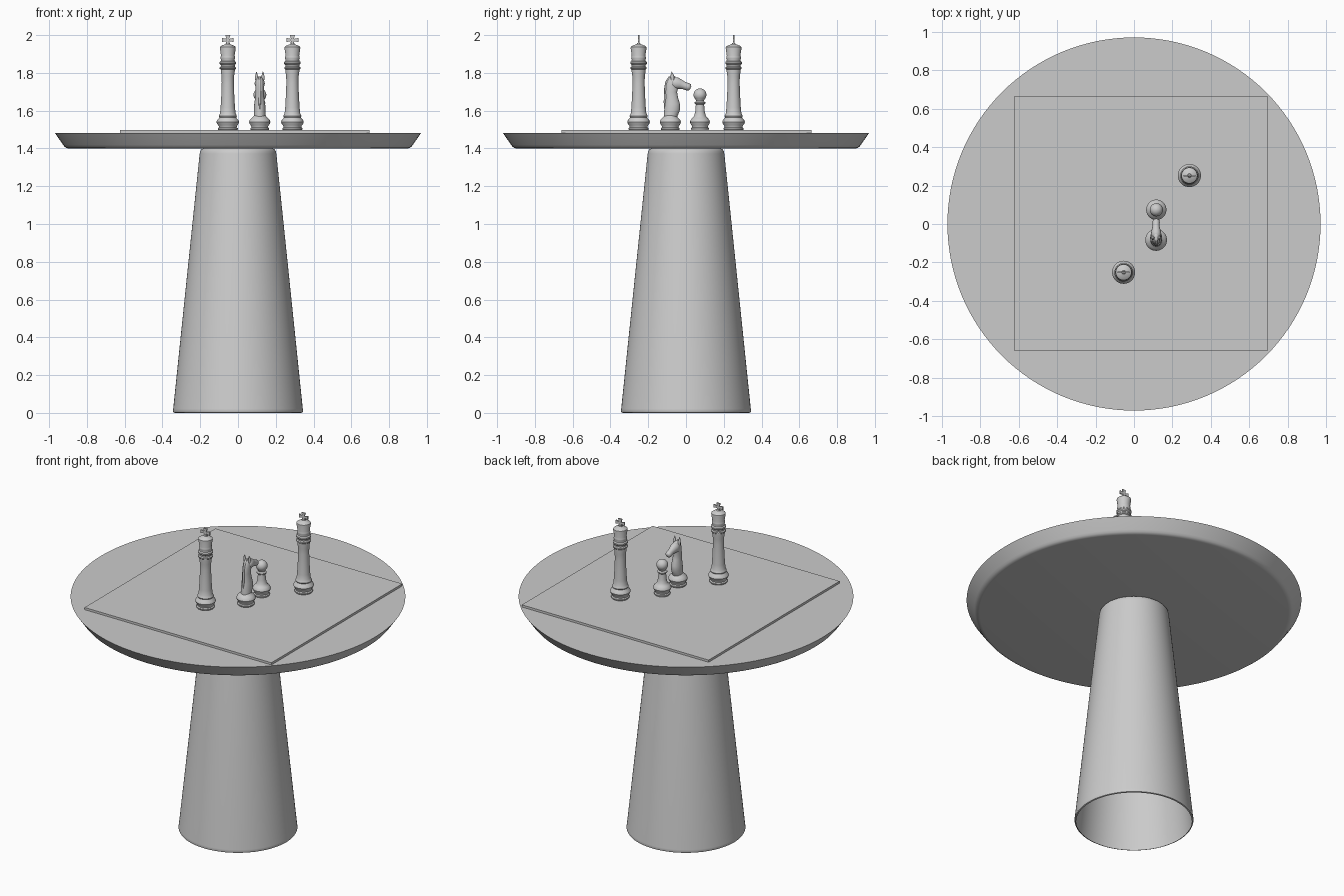
import bpy, bmesh
from math import sin, cos, pi, radians
from mathutils import Vector

BOARD_TOP = 1.497


def finish(name, bm, loc=(0, 0, 0), angle=35):
    bmesh.ops.remove_doubles(bm, verts=bm.verts, dist=1e-5)
    bmesh.ops.recalc_face_normals(bm, faces=bm.faces)
    mesh = bpy.data.meshes.new(name)
    bm.to_mesh(mesh)
    bm.free()
    ob = bpy.data.objects.new(name, mesh)
    bpy.context.collection.objects.link(ob)
    ob.location = loc
    bpy.ops.object.select_all(action='DESELECT')
    ob.select_set(True)
    bpy.context.view_layer.objects.active = ob
    bpy.ops.object.shade_smooth_by_angle(angle=radians(angle))
    return ob


def skin(bm, rings, caps=False):
    loops = [[bm.verts.new(p) for p in r] for r in rings]
    n = len(loops[0])
    for a, b in zip(loops, loops[1:]):
        for i in range(n):
            j = (i + 1) % n
            bm.faces.new((a[i], a[j], b[j], b[i]))
    if caps:
        bm.faces.new(loops[0])
        bm.faces.new(loops[-1])


def lathe(bm, profile, n=40, caps=True):
    skin(bm, [[(r * cos(2 * pi * i / n), r * sin(2 * pi * i / n), z)
               for i in range(n)] for r, z in profile], caps)


def loft(bm, sections, n=20):
    # elliptical sections in the yz plane: y, z, tilt, half depth, half width
    rings = []
    for y, z, tilt, d, w in sections:
        t = radians(tilt)
        rings.append([(w * sin(2 * pi * i / n),
                       y + d * cos(2 * pi * i / n) * cos(t),
                       z + d * cos(2 * pi * i / n) * sin(t)) for i in range(n)])
    skin(bm, rings, True)


def turned(name, profile, loc):
    bm = bmesh.new()
    lathe(bm, profile)
    return finish(name, bm, loc)


# Pedestal: tapered shell, open underneath
bm = bmesh.new()
lathe(bm, [(0.335, 0), (0.342, 0.003), (0.345, 0.010), (0.343, 0.022),
           (0.203, 1.372), (0.200, 1.386), (0.194, 1.395), (0.183, 1.4)], 96, False)
finish("pedestal", bm)

# Round table top with undercut edge
bm = bmesh.new()
lathe(bm, [(0.895, 1.40), (0.908, 1.402), (0.918, 1.409), (0.926, 1.419),
           (0.970, 1.483)], 128)
finish("table_top", bm)

# Square playing board
bm = bmesh.new()
bmesh.ops.create_cube(bm, size=1)
bmesh.ops.scale(bm, vec=(1.322, 1.322, 0.014), verts=bm.verts)
finish("board", bm, (0.036, 0.003, 1.490))

# Turned foot shared by all pieces (scaled per piece)
FOOT = [(0.050, 0), (0.053, 0.004), (0.053, 0.010), (0.047, 0.015), (0.048, 0.022),
        (0.056, 0.032), (0.060, 0.043), (0.056, 0.054), (0.047, 0.063)]


def foot(s):
    return [(r * s, z) for r, z in FOOT]


# Tall pieces: body with collars and crown, plus flared cross
TALL = foot(1) + [
    (0.045, 0.068), (0.048, 0.074), (0.045, 0.081), (0.041, 0.090), (0.038, 0.12),
    (0.034, 0.19), (0.032, 0.25), (0.033, 0.285), (0.037, 0.312), (0.037, 0.320),
    (0.043, 0.325), (0.043, 0.332), (0.037, 0.337), (0.037, 0.345), (0.044, 0.352),
    (0.044, 0.360), (0.037, 0.366), (0.036, 0.374), (0.039, 0.380), (0.038, 0.388),
    (0.036, 0.395), (0.042, 0.434), (0.041, 0.441), (0.033, 0.447), (0.020, 0.452),
    (0.010, 0.456), (0.007, 0.462)]
ARM = [(0.006, 0.006), (0.011, 0.026), (-0.011, 0.026), (-0.006, 0.006)]

for side, x, y in (("front", -0.054, -0.251), ("back", 0.288, 0.252)):
    turned(side + "_tall_piece", TALL, (x, y, BOARD_TOP))
    bm = bmesh.new()
    outline = []
    for k in range(4):
        c, s = cos(k * pi / 2), sin(k * pi / 2)
        outline += [(px * c - pz * s, px * s + pz * c) for px, pz in ARM[:3]]
    outline = [(px * 1.2, pz) for px, pz in outline]
    skin(bm, [[(px, d, pz) for px, pz in outline] for d in (-0.004, 0.004)], True)
    finish(side + "_cross", bm, (x, y, 1.974))

# Pawn: foot, waisted stem, collar and ball head
PAWN = foot(0.88) + [(0.036, 0.068), (0.030, 0.078), (0.025, 0.10), (0.022, 0.135),
                     (0.029, 0.141), (0.029, 0.147), (0.020, 0.153)]
PAWN += [(0.034 * sin(a * pi / 12), 0.187 - 0.034 * cos(a * pi / 12)) for a in range(3, 12)]
PAWN += [(0.001, 0.221)]
turned("pawn", PAWN, (0.116, 0.074, BOARD_TOP))

# Horse piece: turned foot, then lofted neck, head and ears
HORSE = (0.115, -0.083, 0)
turned("horse_foot", foot(0.94) + [(0.036, 0.070), (0.028, 0.080)],
       HORSE[:2] + (BOARD_TOP,))

bm = bmesh.new()
loft(bm, [(0.000, 1.560, 0, 0.034, 0.031), (0.004, 1.580, 0, 0.038, 0.030),
          (0.010, 1.605, 0, 0.042, 0.031), (0.011, 1.635, 0, 0.040, 0.029),
          (0.008, 1.668, 0, 0.033, 0.024), (0.005, 1.698, 0, 0.031, 0.022),
          (0.009, 1.730, 0, 0.034, 0.022), (0.013, 1.757, 0, 0.031, 0.020),
          (0.014, 1.773, 0, 0.022, 0.015), (0.014, 1.781, 0, 0.010, 0.007)])
finish("horse_neck", bm, HORSE, 60)

bm = bmesh.new()
loft(bm, [(0.004, 1.758, 70, 0.012, 0.012), (0.014, 1.752, 70, 0.028, 0.024),
          (0.032, 1.744, 70, 0.032, 0.027), (0.052, 1.740, 70, 0.026, 0.023),
          (0.072, 1.733, 70, 0.020, 0.018), (0.090, 1.727, 70, 0.020, 0.019),
          (0.102, 1.723, 70, 0.018, 0.017), (0.108, 1.721, 70, 0.009, 0.009)])
finish("horse_head", bm, HORSE, 60)

# Mane ridge down the back of the neck
bm = bmesh.new()
loft(bm, [(-0.024, 1.610, 0, 0.010, 0.005), (-0.024, 1.650, 0, 0.011, 0.007),
          (-0.021, 1.690, 0, 0.012, 0.007), (-0.020, 1.725, 0, 0.012, 0.007),
          (-0.012, 1.757, 0, 0.013, 0.007), (0.004, 1.782, 0, 0.012, 0.006)], 10)
finish("horse_mane", bm, HORSE, 60)

for side, s in (("left", -1), ("right", 1)):
    bm = bmesh.new()
    loft(bm, [(0.012, 1.762, 0, 0.009, 0.008), (0.011, 1.782, 0, 0.010, 0.008),
              (0.009, 1.795, 0, 0.006, 0.005), (0.007, 1.807, 0, 0.001, 0.001)], 10)
    finish(side + "_horse_ear", bm, Vector(HORSE) + Vector((s * 0.017, 0, 0)), 60)
